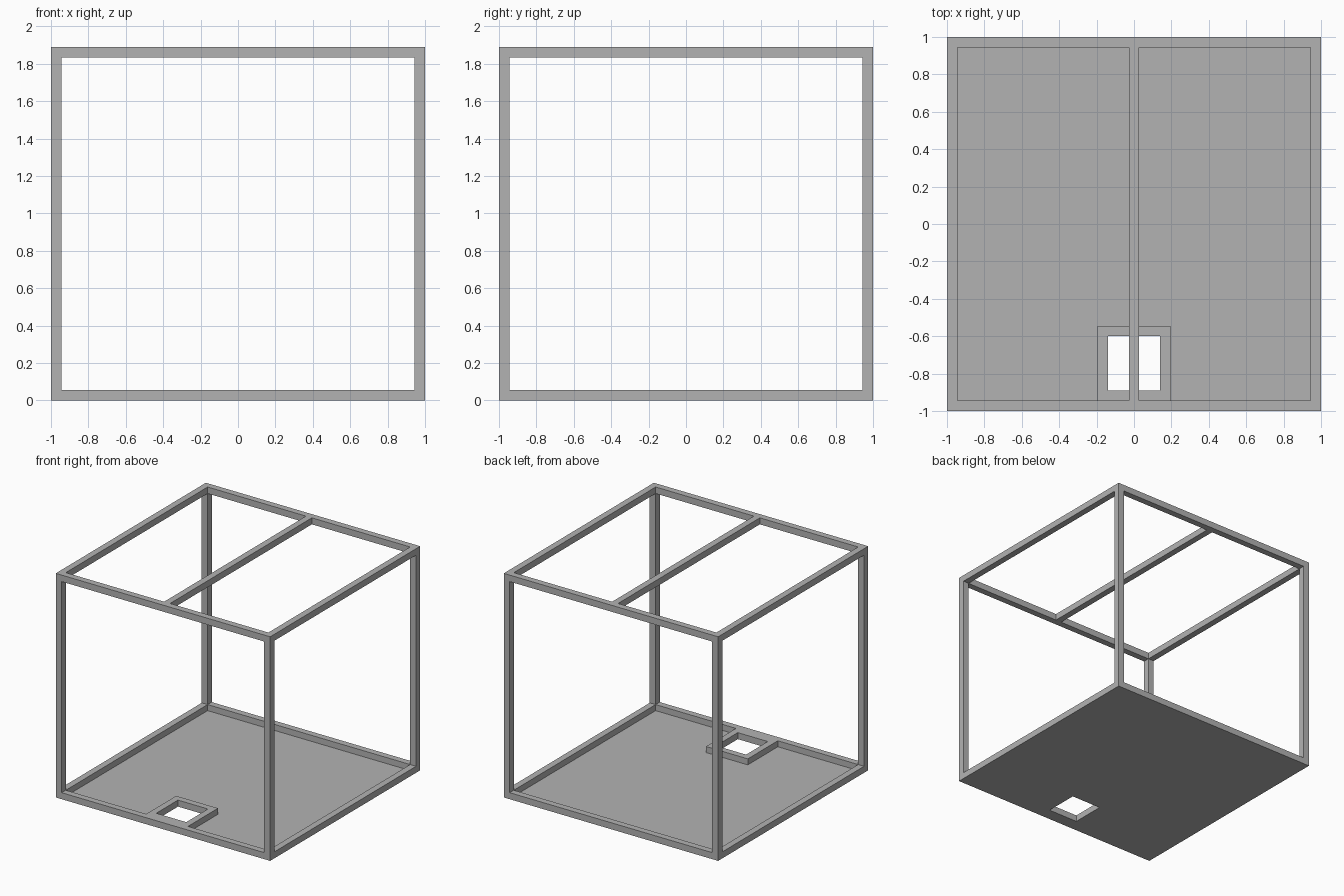
import bpy

if "Cube" in bpy.data.objects:
    bpy.data.objects.remove(bpy.data.objects["Cube"])

HEIGHT = 1.89     # overall height
BAR = 0.055       # thickness of every bar
INNER = 1 - BAR   # half-width of the space inside the frame
FLOOR = 0.004     # floor sheet thickness

grey = bpy.data.materials.new("mid_grey")
grey.use_nodes = True
grey.diffuse_color = (0.45, 0.45, 0.45, 1)
grey.node_tree.nodes["Principled BSDF"].inputs["Base Color"].default_value = grey.diffuse_color


def box(name, low, high):
    """Add a box between two opposite corners."""
    bpy.ops.mesh.primitive_cube_add(size=1)
    obj = bpy.context.object
    obj.name = obj.data.name = name
    for v in obj.data.vertices:
        v.co = [h if c > 0 else l for c, l, h in zip(v.co, low, high)]
    obj.data.materials.append(grey)
    return obj


def cut(obj, low, high):
    """Subtract a box from the object."""
    cutter = box("cutter", low, high)
    cutter.hide_render = True
    mod = obj.modifiers.new("opening", "BOOLEAN")
    mod.operation, mod.solver, mod.object = "DIFFERENCE", "EXACT", cutter
    bpy.context.view_layer.objects.active = obj
    bpy.ops.object.modifier_apply(modifier=mod.name)
    bpy.data.objects.remove(cutter)


# Open cube frame: a solid block opened through along each axis
frame = box("frame", (-1, -1, 0), (1, 1, HEIGHT))
for axis in range(3):
    low = [-INNER, -INNER, BAR]
    high = [INNER, INNER, HEIGHT - BAR]
    low[axis], high[axis] = -2, 3
    cut(frame, low, high)

# Beam across the middle of the top
box("top_beam", (-BAR / 2, -INNER, HEIGHT - BAR), (BAR / 2, INNER, HEIGHT))

# Raised collar around the floor opening, against the front rail
hole_low = (-0.14, -INNER + BAR, -1)
hole_high = (0.14, -0.6, 1)
collar_side = hole_high[0] + BAR
collar_back = hole_high[1] + BAR
collar = box("opening_collar", (-collar_side, -INNER, 0), (collar_side, collar_back, BAR))
cut(collar, hole_low, hole_high)

# Thin floor sheet, notched to fit around the collar
floor = box("floor", (-INNER, -INNER, 0), (INNER, INNER, FLOOR))
cut(floor, (-collar_side, -2, -1), (collar_side, collar_back, 1))
